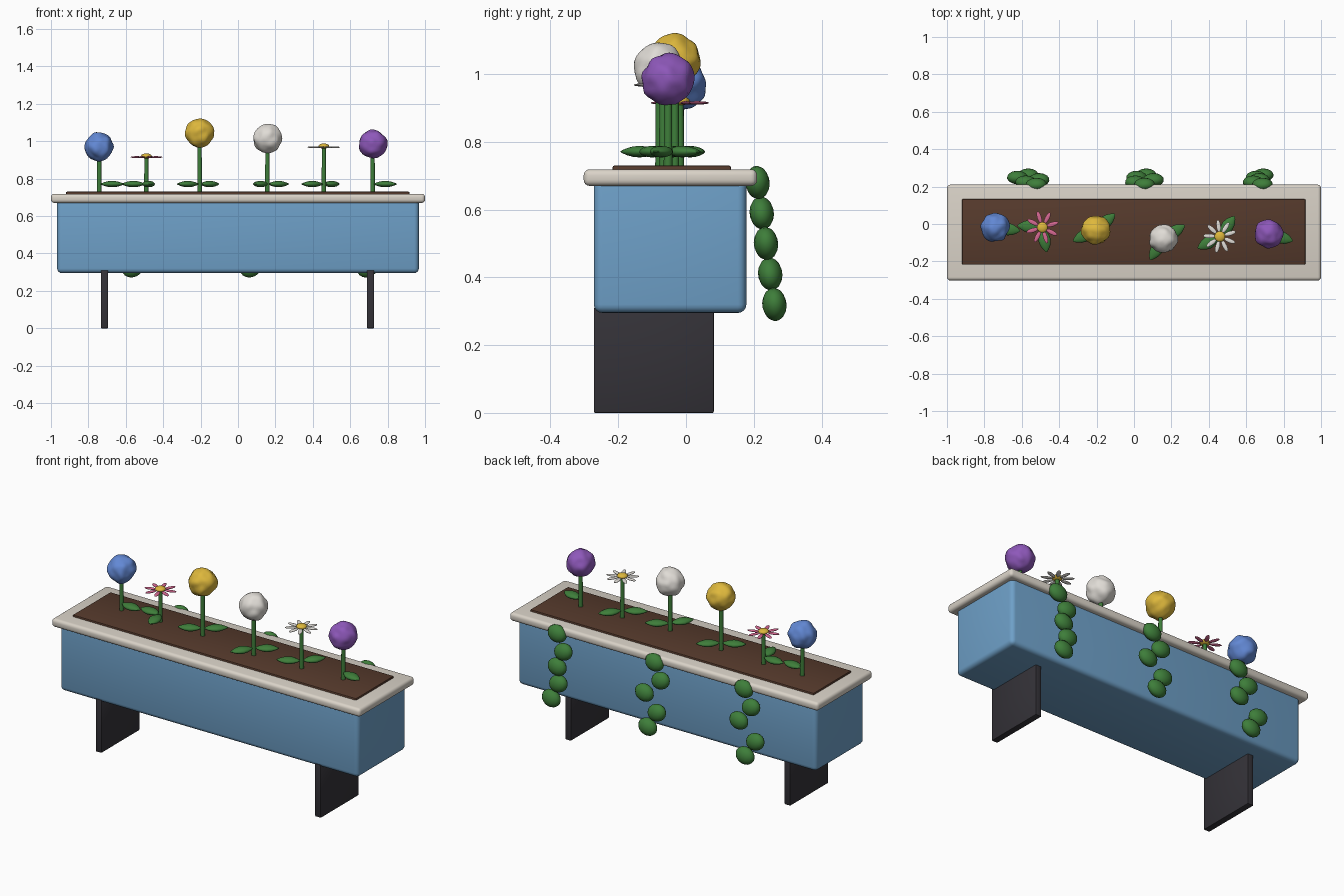
import bpy, bmesh, math
from mathutils import Matrix, Vector, noise

if "Cube" in bpy.data.objects:
    bpy.data.objects.remove(bpy.data.objects["Cube"], do_unlink=True)


def material(name, r, g, b):
    lin = [(c / 255 / 12.92) if c < 11 else ((c / 255 + 0.055) / 1.055) ** 2.4 for c in (r, g, b)]
    m = bpy.data.materials.new(name)
    m.use_nodes = True
    m.diffuse_color = (*lin, 1)
    m.node_tree.nodes["Principled BSDF"].inputs["Base Color"].default_value = (*lin, 1)
    return m


trough_blue = material("trough blue", 110, 160, 200)
rim_cream = material("rim cream", 218, 211, 200)
soil_brown = material("soil brown", 86, 58, 44)
leg_charcoal = material("leg charcoal", 52, 50, 56)
leaf_green = material("leaf green", 62, 126, 58)
yellow = material("petal yellow", 222, 184, 60)
purple = material("petal purple", 142, 88, 186)
blue = material("petal blue", 98, 136, 212)
pink = material("petal pink", 214, 104, 146)
white = material("petal white", 224, 220, 214)


def finish(bm, name, mat, angle=40):
    mesh = bpy.data.meshes.new(name)
    bm.to_mesh(mesh)
    bm.free()
    mesh.materials.append(mat)
    obj = bpy.data.objects.new(name, mesh)
    bpy.context.collection.objects.link(obj)
    bpy.ops.object.select_all(action="DESELECT")
    obj.select_set(True)
    bpy.context.view_layer.objects.active = obj
    bpy.ops.object.shade_smooth_by_angle(angle=math.radians(angle))
    return obj


def box(name, mat, low, high, bevel, segments=4):
    low, high = Vector(low), Vector(high)
    bm = bmesh.new()
    bmesh.ops.create_cube(bm, size=1, matrix=Matrix.Translation((low + high) / 2)
                          @ Matrix.Diagonal((*(high - low), 1)))
    bmesh.ops.bevel(bm, geom=bm.edges[:], offset=bevel, segments=segments,
                    profile=0.5, affect="EDGES")
    return finish(bm, name, mat)


def add_ellipsoid(bm, centre, radii, rotation=Matrix(), point=0.0):
    """Ellipsoid whose local x ends can be drawn to a point."""
    made = bmesh.ops.create_uvsphere(bm, u_segments=14, v_segments=9, radius=1)
    for v in made["verts"]:
        taper = 1 - point * abs(v.co.x) ** 2
        v.co.y *= taper
        v.co.z *= taper
    bmesh.ops.transform(bm, verts=made["verts"], matrix=Matrix.Translation(centre)
                        @ rotation @ Matrix.Diagonal((*radii, 1)))


def stem(name, x, y, top):
    bm = bmesh.new()
    height = top - 0.7
    bmesh.ops.create_cone(bm, cap_ends=True, segments=10, radius1=0.013, radius2=0.011,
                          depth=height, matrix=Matrix.Translation((x, y, 0.7 + height / 2)))
    finish(bm, name + "_stem", leaf_green)


def leaves(name, x, y, angles):
    bm = bmesh.new()
    for angle in angles:
        a = math.radians(angle)
        centre = (x + 0.07 * math.cos(a), y + 0.07 * math.sin(a), 0.771)
        add_ellipsoid(bm, centre, (0.066, 0.034, 0.017), Matrix.Rotation(a, 4, "Z"), 0.55)
    finish(bm, name + "_leaves", leaf_green)


def pompom(name, x, y, z, mat, seed):
    bm = bmesh.new()
    bmesh.ops.create_icosphere(bm, subdivisions=4, radius=1)
    for v in bm.verts:
        lump = noise.noise(v.co * 1.9 + Vector((seed, seed * 2.3, 0.5)))
        v.co = v.co * 0.076 * (1 + 0.11 * lump) + Vector((x, y, z))
    finish(bm, name + "_bloom", mat, 60)


def daisy(name, x, y, z, mat, petals):
    bm = bmesh.new()
    for i in range(petals):
        a = math.tau * i / petals + 0.3
        centre = (x + 0.056 * math.cos(a), y + 0.056 * math.sin(a), z)
        add_ellipsoid(bm, centre, (0.034, 0.012, 0.005), Matrix.Rotation(a, 4, "Z"))
    finish(bm, name + "_petals", mat)
    bm = bmesh.new()
    add_ellipsoid(bm, (x, y, z + 0.006), (0.029, 0.029, 0.014))
    finish(bm, name + "_centre", yellow)


# Trough, rim, soil and the two plate legs
box("trough", trough_blue, (-0.967, -0.272, 0.295), (0.967, 0.178, 0.70), 0.025)
box("rim", rim_cream, (-1, -0.302, 0.67), (1, 0.21, 0.719), 0.018)
box("soil", soil_brown, (-0.92, -0.217, 0.66), (0.917, 0.133, 0.73), 0.006, 2)
for side, x in (("right", -0.714), ("left", 0.708)):
    box(side + "_leg", leg_charcoal, (x - 0.019, -0.272, 0), (x + 0.019, 0.082, 0.31), 0.004, 2)

# Round blooms: position, colour and leaf directions
pompoms = [
    ("blue_flower", -0.742, -0.018, 0.97, blue, (-8,)),
    ("yellow_flower", -0.205, -0.033, 1.043, yellow, (40, 206)),
    ("white_flower", 0.157, -0.078, 1.016, white, (32, 238)),
    ("purple_flower", 0.72, -0.053, 0.984, purple, (-16,)),
]
for seed, (name, x, y, z, mat, angles) in enumerate(pompoms):
    stem(name, x, y, z)
    leaves(name, x, y, angles)
    pompom(name, x, y, z, mat, seed * 3.7)

# Flat daisies
for name, x, y, z, mat, count, angles in (
        ("pink_daisy", -0.49, -0.018, 0.915, pink, 8, (176, 280)),
        ("white_daisy", 0.459, -0.067, 0.968, white, 9, (54, 208))):
    stem(name, x, y, z)
    leaves(name, x, y, angles)
    daisy(name, x, y, z, mat, count)

# Trailing vines down the back, a chain of plump leaves each
vines = {
    "left_vine": (0.687, 0.638, 0.669, 0.653, 0.69),
    "middle_vine": (0.056, 0.008, 0.104, 0.015, 0.065),
    "right_vine": (-0.523, -0.578, -0.508, -0.623, -0.566),
}
for name, xs in vines.items():
    bm = bmesh.new()
    for i, x in enumerate(xs):
        tilt = Matrix.Rotation(0.3 if i % 2 else -0.3, 4, "Y") @ Matrix.Rotation(0.12, 4, "X")
        add_ellipsoid(bm, (x, 0.211 + 0.0125 * i, 0.68 - 0.09 * i), (0.057, 0.036, 0.048), tilt)
    finish(bm, name, leaf_green)
